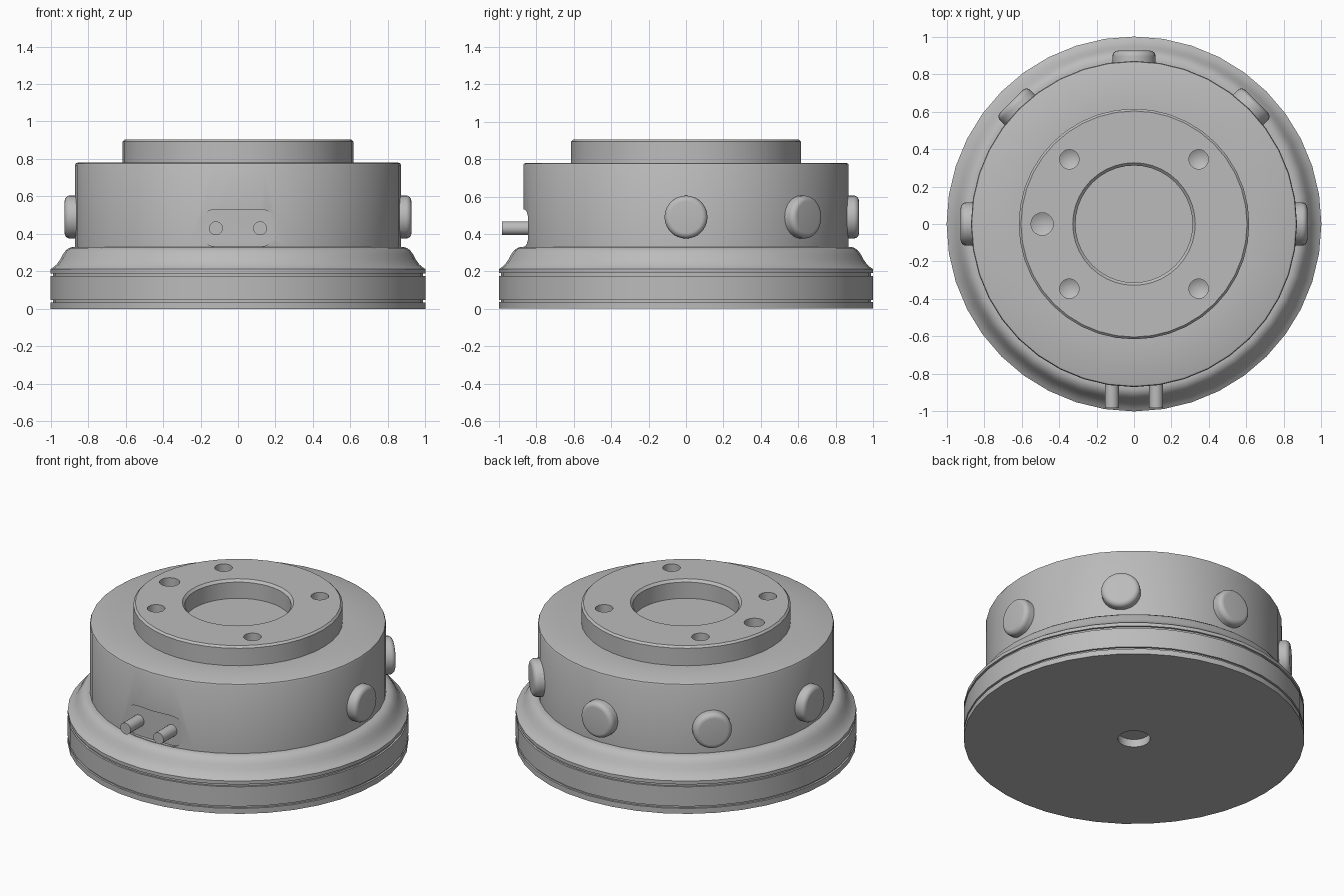
import bpy, bmesh, math
from mathutils import Matrix, Vector

if "Cube" in bpy.data.objects:
    bpy.data.objects.remove(bpy.data.objects["Cube"], do_unlink=True)

grey = bpy.data.materials.new("machined grey")
grey.use_nodes = True
colour = (0.5, 0.5, 0.5, 1)
grey.diffuse_color = colour
grey.node_tree.nodes["Principled BSDF"].inputs["Base Color"].default_value = colour


def lathe(name, profile, steps, matrix=Matrix()):
    """Spin an (r, z) profile that starts and ends on the axis."""
    bm = bmesh.new()
    verts = [bm.verts.new((r, 0, z)) for r, z in profile]
    edges = [bm.edges.new(pair) for pair in zip(verts, verts[1:])]
    bmesh.ops.spin(bm, geom=verts + edges, cent=(0, 0, 0), axis=(0, 0, 1),
                   angle=math.tau, steps=steps)
    bmesh.ops.remove_doubles(bm, verts=bm.verts, dist=0.0005)
    bmesh.ops.recalc_face_normals(bm, faces=bm.faces)
    bm.transform(matrix)
    return add_object(name, bm)


def add_object(name, bm):
    mesh = bpy.data.meshes.new(name)
    bm.to_mesh(mesh)
    bm.free()
    mesh.materials.append(grey)
    obj = bpy.data.objects.new(name, mesh)
    bpy.context.collection.objects.link(obj)
    return obj


def select_only(obj):
    bpy.ops.object.select_all(action='DESELECT')
    obj.select_set(True)
    bpy.context.view_layer.objects.active = obj


def smooth(obj):
    select_only(obj)
    bpy.ops.object.shade_smooth_by_angle(angle=math.radians(32))


def cut(target, cutter):
    cutter.hide_render = True
    mod = target.modifiers.new("cut", 'BOOLEAN')
    mod.object = cutter
    mod.operation = 'DIFFERENCE'
    mod.solver = 'EXACT'
    select_only(target)
    bpy.ops.object.modifier_apply(modifier=mod.name)
    bpy.data.objects.remove(cutter, do_unlink=True)


# Housing: base with two grooves, flared flange, drum, raised ring and bore
housing = lathe("housing", [
    (0, 0.05), (0.095, 0.05), (0.095, 0),
    (1, 0), (1, 0.035), (0.988, 0.035), (0.988, 0.048), (1, 0.048),
    (1, 0.175), (0.988, 0.175), (0.988, 0.19), (1, 0.19), (1, 0.212),
    (0.985, 0.222), (0.967, 0.238), (0.95, 0.262), (0.935, 0.29),
    (0.92, 0.311), (0.903, 0.324), (0.885, 0.33), (0.87, 0.33),
    (0.87, 0.767), (0.866, 0.776), (0.857, 0.78),
    (0.615, 0.78), (0.615, 0.893), (0.603, 0.905),
    (0.327, 0.905), (0.312, 0.89), (0.312, 0.785), (0, 0.785)], 40)

# Drilled holes in the raised ring
hole_spots = [(sx * 0.345, sy * 0.345, 0.052) for sx in (-1, 1) for sy in (-1, 1)]
hole_spots.append((-0.49, 0, 0.06))
for x, y, r in hole_spots:
    drill = lathe("drill_cutter", [(0, 0.77), (r, 0.80), (r, 1), (0, 1)], 20,
                  Matrix.Translation((x, y, 0)))
    cut(housing, drill)

# Flat rounded slot in the front of the drum
bm = bmesh.new()
outline = []
for side in (1, -1):
    for i in range(13):
        a = math.pi * (i / 12 - 0.5) + (0 if side > 0 else math.pi)
        outline.append(bm.verts.new((side * 0.118 + 0.099 * math.cos(a), -0.845,
                                     0.432 + 0.099 * math.sin(a))))
face = bm.faces.new(outline)
extruded = bmesh.ops.extrude_face_region(bm, geom=[face])["geom"]
bmesh.ops.translate(bm, vec=(0, -0.3, 0),
                    verts=[v for v in extruded if isinstance(v, bmesh.types.BMVert)])
bmesh.ops.recalc_face_normals(bm, faces=bm.faces)
cut(housing, add_object("slot_cutter", bm))
smooth(housing)

# Two contact pins standing out of the slot
for side, label in ((1, "left"), (-1, "right")):
    place = Matrix.Translation((side * 0.118, 0, 0.43)) @ Matrix.Rotation(math.pi / 2, 4, 'X')
    smooth(lathe(label + "_pin", [(0, 0.83), (0.037, 0.83), (0.037, 0.983), (0, 0.983)],
                 20, place))

# Rounded buttons around the sides and back
fillet = [(0.085 + 0.03 * math.cos(i * math.pi / 12), 0.895 + 0.03 * math.sin(i * math.pi / 12))
          for i in range(7)]
for i in range(5):
    direction = Vector((math.cos(i * math.pi / 4), math.sin(i * math.pi / 4), 0))
    place = (Matrix.Translation((0, 0, 0.49))
             @ direction.to_track_quat('Z', 'Y').to_matrix().to_4x4())
    smooth(lathe(f"button_{i + 1}", [(0, 0.84), (0.115, 0.84)] + fillet + [(0, 0.925)],
                 28, place))
